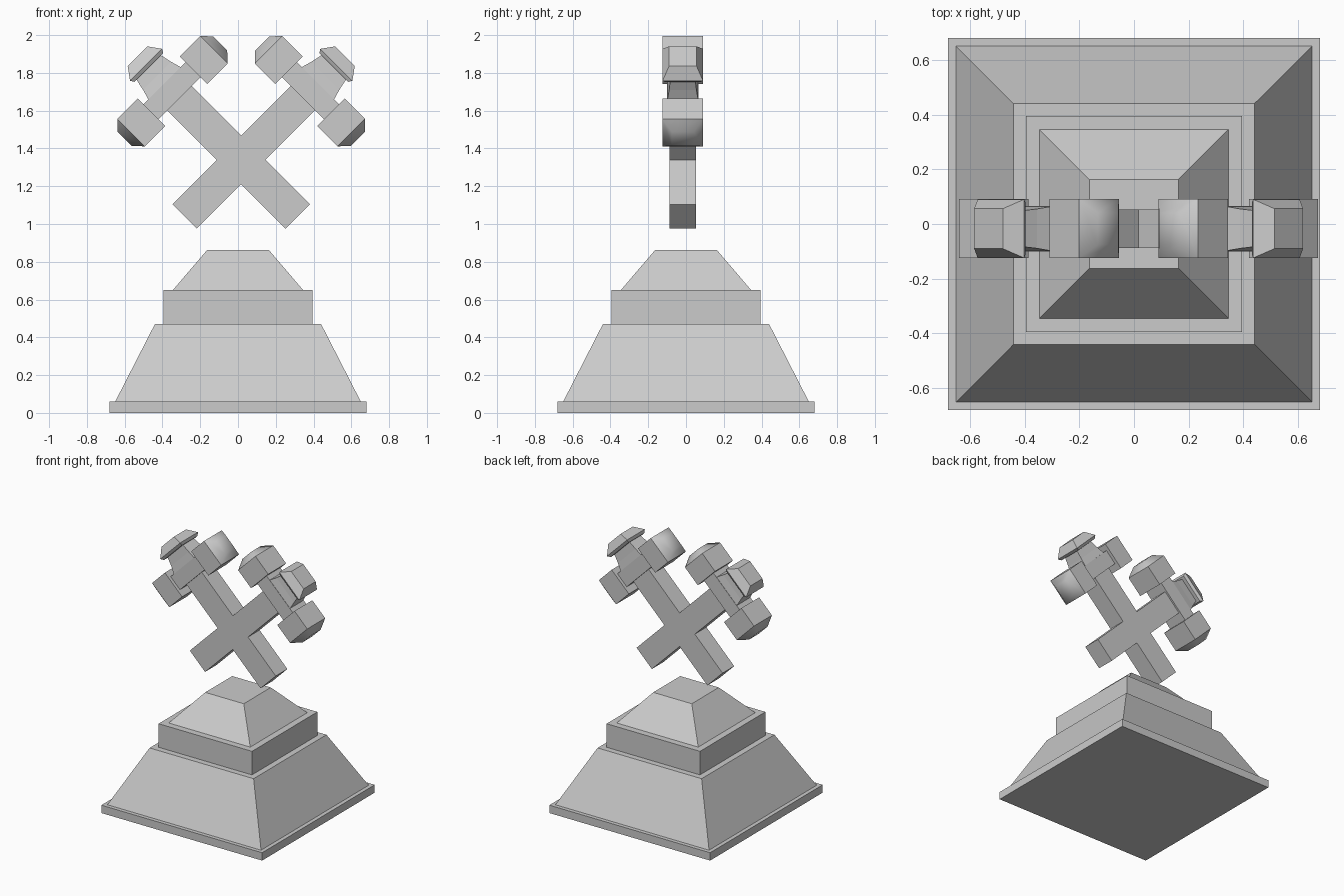
import bpy, bmesh
from mathutils import Matrix, Vector

if "Cube" in bpy.data.objects:
    bpy.data.objects.remove(bpy.data.objects["Cube"])

Y = Vector((0, 1, 0))


def loft(name, rings, origin=(0, 0, 0), axis=(0, 0, 1), smooth_from=None):
    """Stack of rectangles (t, half_width, half_depth) along axis; depth is world y."""
    axis = Vector(axis)
    side = Y.cross(axis)
    m = Matrix((side, Y, axis)).transposed()
    bm = bmesh.new()
    loops = []
    for t, a, b in rings:
        loops.append([bm.verts.new(Vector(origin) + m @ Vector((x * a, y * b, t)))
                      for x, y in ((-1, -1), (1, -1), (1, 1), (-1, 1))])
    bm.faces.new(loops[0][::-1])
    bm.faces.new(loops[-1]).smooth = smooth_from is not None
    for k, (lo, hi) in enumerate(zip(loops, loops[1:])):
        for i in range(4):
            j = (i + 1) % 4
            f = bm.faces.new((lo[i], lo[j], hi[j], hi[i]))
            f.smooth = smooth_from is not None and k >= smooth_from
    # keep the rim below a smooth cap crisp
    if smooth_from is not None:
        rim = set(loops[smooth_from])
        for e in bm.edges:
            if e.verts[0] in rim and e.verts[1] in rim:
                e.smooth = False
    bmesh.ops.recalc_face_normals(bm, faces=bm.faces)
    mesh = bpy.data.meshes.new(name)
    bm.to_mesh(mesh)
    bm.free()
    ob = bpy.data.objects.new(name, mesh)
    bpy.context.collection.objects.link(ob)
    return ob


# stepped pedestal
loft("base_slab", [(0, .68, .68), (.06, .68, .68)])
loft("lower_plinth", [(.06, .65, .65), (.47, .44, .44)])
loft("middle_block", [(.47, .395, .395), (.65, .395, .395)])
loft("upper_plinth", [(.65, .345, .345), (.863, .163, .163)])

# two crossed hammers, mirrored left and right
centre = Vector((.017, -.017, 1.339))
for s, label in ((-1, "left"), (1, "right")):
    u = Vector((s, 0, 1)).normalized()      # along the handle
    v = Vector((-s, 0, 1)).normalized()     # across the head
    loft("handle_" + label, [(-.423, .091, .07), (.48, .091, .07)], centre, u)
    # bar joining the two striking blocks
    loft("head_bar_" + label, [(-.165, .056, .083), (.165, .056, .083)],
         centre + u * .518, v)
    # tapered neck and end knob
    loft("neck_" + label, [(.56, .125, .083), (.63, .105, .072), (.70, .09, .065)], centre, u)
    loft("end_knob_" + label, [(.692, .107, .095), (.712, .12, .107), (.776, .074, .073)],
         centre, u)
    # striking blocks with chamfered, softly shaded faces
    for d, place in ((-1, "outer"), (1, "inner")):
        loft(f"striking_block_{place}_{label}",
             [(.157, .103, .108), (.31, .103, .108), (.357, .053, .058)],
             centre + u * .515, v * d, smooth_from=1)
